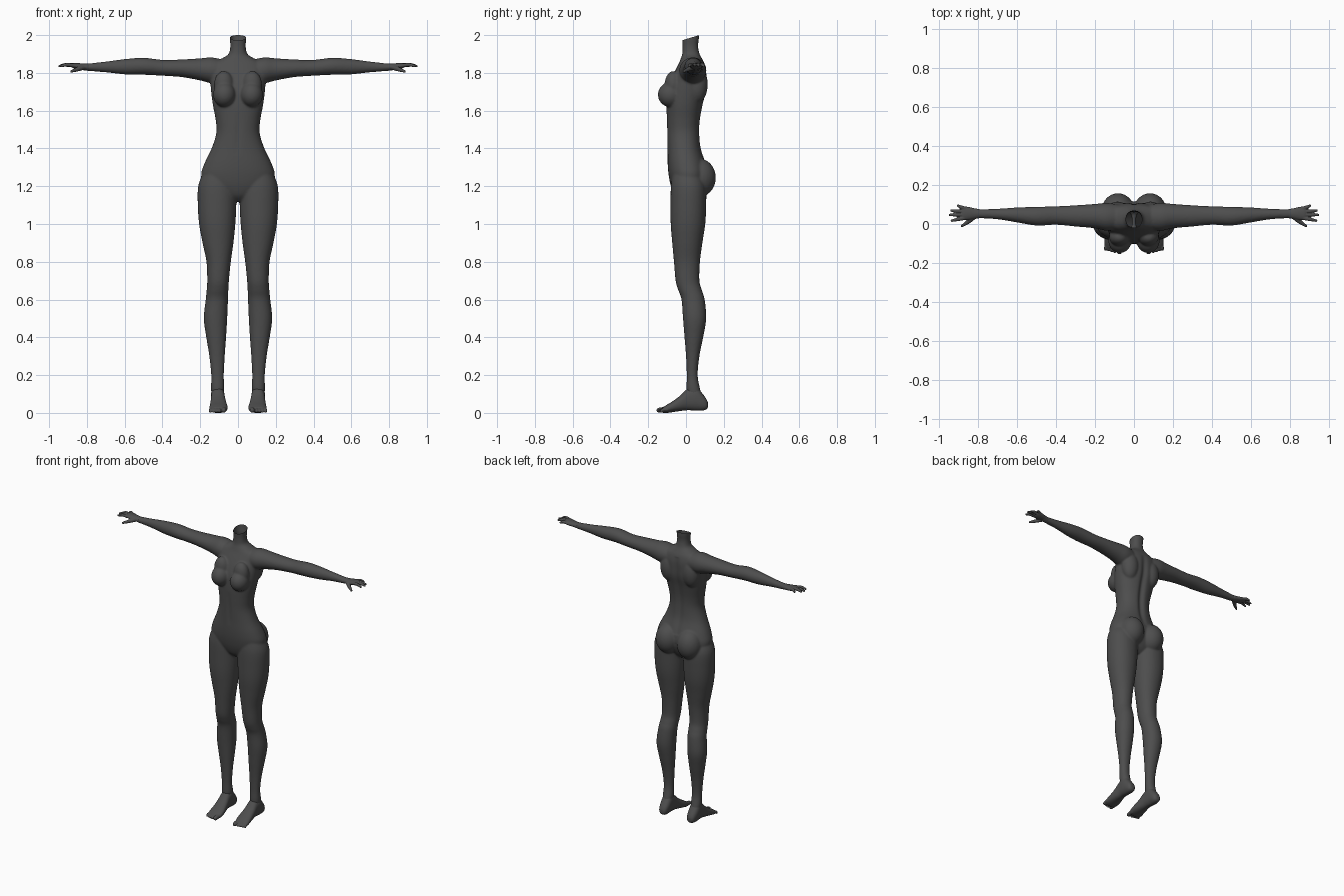
import bpy, bmesh, math
from mathutils import Vector, Matrix

if "Cube" in bpy.data.objects:
    bpy.data.objects.remove(bpy.data.objects["Cube"])

skin = bpy.data.materials.new("charcoal")
skin.diffuse_color = (0.075, 0.075, 0.075, 1)
skin.use_nodes = True
skin.node_tree.nodes["Principled BSDF"].inputs["Base Color"].default_value = skin.diffuse_color


def spline(rows, steps=5):
    """Catmull-Rom interpolation of section rows."""
    out = []
    for i in range(len(rows) - 1):
        p = [Vector(rows[min(max(j, 0), len(rows) - 1)]) for j in range(i - 1, i + 3)]
        for k in range(steps):
            t = k / steps
            out.append(0.5 * (2 * p[1] + (p[2] - p[0]) * t + (2 * p[0] - 5 * p[1] + 4 * p[2] - p[3]) * t * t
                              + (3 * p[1] - p[0] - 3 * p[2] + p[3]) * t ** 3))
    return out + [Vector(rows[-1])]


def loft(bm, rows, axis, side=1, power=2.0, n=32):
    """Rows hold (station, a_min, a_max, b_min, b_max); axis is the lofting direction."""
    rings = []
    for s, a0, a1, b0, b1 in spline(rows):
        ring = []
        for k in range(n):
            t = 2 * math.pi * k / n
            c, d = math.cos(t), math.sin(t)
            a = (a0 + a1) / 2 + (a1 - a0) / 2 * math.copysign(abs(c) ** (2 / power), c)
            b = (b0 + b1) / 2 + (b1 - b0) / 2 * math.copysign(abs(d) ** (2 / power), d)
            x, y, z = {"x": (s, a, b), "y": (a, s, b), "z": (a, b, s)}[axis]
            ring.append(bm.verts.new((x * side, y, z)))
        rings.append(ring)
    for r, q in zip(rings, rings[1:]):
        for k in range(n):
            bm.faces.new((r[k], r[(k + 1) % n], q[(k + 1) % n], q[k]))
    bm.faces.new(rings[0])
    bm.faces.new(rings[-1])


def ball(bm, centre, radii, side=1):
    m = Matrix.Translation((centre[0] * side, centre[1], centre[2])) @ Matrix.Diagonal((*radii, 1))
    bmesh.ops.create_uvsphere(bm, u_segments=28, v_segments=18, radius=1, matrix=m)


def digit(bm, points, radii, side):
    """Chain of overlapping balls along a finger or toe."""
    rows = spline([(*p, r) for p, r in zip(points, radii)], 7)
    for x, y, z, r in rows:
        m = Matrix.Translation((x * side, y, z))
        bmesh.ops.create_uvsphere(bm, u_segments=12, v_segments=8, radius=r, matrix=m)


def fuse(name, bm, voxel, iterations, finish=None):
    """Blend the overlapping volumes into one smooth skin."""
    bmesh.ops.recalc_face_normals(bm, faces=bm.faces)
    me = bpy.data.meshes.new(name)
    bm.to_mesh(me)
    bm.free()
    ob = bpy.data.objects.new(name, me)
    bpy.context.collection.objects.link(ob)
    r = ob.modifiers.new("blend", "REMESH")
    r.mode, r.voxel_size = "VOXEL", voxel
    s = ob.modifiers.new("soften", "SMOOTH")
    s.factor, s.iterations = 0.5, iterations
    new = bpy.data.meshes.new_from_object(ob.evaluated_get(bpy.context.evaluated_depsgraph_get()))
    ob.modifiers.clear()
    ob.data = new
    if finish:
        b = bmesh.new()
        b.from_mesh(new)
        finish(b)
        b.to_mesh(new)
        b.free()
    new.materials.clear()
    new.materials.append(skin)
    for p in new.polygons:
        p.use_smooth = True
        p.material_index = 0


# Torso and neck: height, half width, front, back
torso = [(1.12, .05, -.03, .05), (1.15, .10, -.06, .08), (1.20, .175, -.08, .105), (1.26, .195, -.092, .115),
         (1.32, .178, -.097, .105), (1.40, .140, -.098, .08), (1.48, .115, -.10, .073), (1.55, .118, -.102, .076),
         (1.63, .133, -.103, .09), (1.70, .142, -.098, .107), (1.76, .147, -.08, .11), (1.81, .150, -.058, .108),
         (1.85, .135, -.038, .098), (1.875, .088, -.028, .085), (1.90, .050, -.02, .072),
         (1.94, .041, -.018, .064), (1.98, .043, -.02, .068), (2.04, .045, -.022, .072)]
# Leg: height, inner, outer, front, back
leg = [(1.27, .03, .185, -.07, .08), (1.2, .008, .211, -.08, .105), (1.1, .009, .213, -.082, .107),
       (1.0, .014, .206, -.081, .102), (.9, .024, .188, -.073, .087), (.8, .038, .167, -.064, .074),
       (.7, .048, .163, -.055, .071), (.65, .051, .166, -.041, .084), (.6, .053, .171, -.024, .099),
       (.5, .057, .181, -.016, .107), (.4, .063, .168, -.008, .091), (.3, .07, .152, 0, .071),
       (.2, .075, .142, .004, .062), (.13, .073, .143, .003, .074), (.07, .08, .138, .01, .09)]
# Arm: distance, front, back, bottom, top
arm = [(.08, -.03, .10, 1.75, 1.87), (.14, -.035, .108, 1.745, 1.882), (.2, -.022, .103, 1.76, 1.877),
       (.3, -.013, .096, 1.778, 1.871), (.4, -.004, .091, 1.785, 1.869), (.5, -.008, .088, 1.79, 1.88),
       (.6, .008, .085, 1.792, 1.873), (.7, .024, .078, 1.803, 1.860), (.8, .03, .076, 1.811, 1.849),
       (.83, .03, .076, 1.815, 1.849)]

body = bmesh.new()
loft(body, [(z, -w, w, f, b) for z, w, f, b in torso], "z", power=2.25, n=48)
for s in (1, -1):
    loft(body, leg, "z", s, 2.1)
    loft(body, arm, "x", s)
    ball(body, (.072, -.083, 1.685), (.060, .066, .066), s)    # breast
    ball(body, (.075, -.068, 1.735), (.052, .045, .075), s)    # upper breast slope
    ball(body, (.082, .072, 1.245), (.083, .086, .10), s)      # buttock
    ball(body, (.085, .06, 1.74), (.06, .055, .10), s)         # shoulder blade


def shape_body(b):
    # Spine groove, then the open slanted neck
    for v in b.verts:
        x, y, z = v.co
        if y > .03 and 1.3 < z < 1.84:
            v.co.y -= .014 * math.exp(-(x / .02) ** 2) * math.sin(math.pi * (z - 1.3) / .54) ** .5
        if y < -.04 and 1.36 < z < 1.6:
            v.co.y += .004 * math.exp(-(x / .015) ** 2) * math.sin(math.pi * (z - 1.36) / .24)
    bmesh.ops.bisect_plane(b, geom=b.verts[:] + b.edges[:] + b.faces[:], plane_co=(0, .07, 2.0),
                           plane_no=(0, -.3, 1), clear_outer=True)


fuse("body", body, .006, 7, shape_body)

# Hands: palm, four fingers and thumb
palm = [(.79, .030, .076, 1.811, 1.849), (.82, .026, .081, 1.816, 1.850), (.85, .021, .088, 1.820, 1.852),
        (.875, .020, .090, 1.826, 1.852), (.885, .026, .085, 1.832, 1.848)]
fingers = [((.872, .030), (.94, .017)), ((.875, .047), (.95, .047)), ((.874, .063), (.942, .069)),
           ((.866, .079), (.908, .094))]
for s, label in ((1, "left"), (-1, "right")):
    hand = bmesh.new()
    loft(hand, palm, "x", s)
    for (x0, y0), (x1, y1) in fingers:
        digit(hand, [(x0, y0, 1.839), ((x0 + x1) / 2, (y0 + y1) / 2, 1.843), (x1 - .005, y1, 1.836)],
              (.0105, .0095, .0065), s)
    digit(hand, [(.82, .038, 1.829), (.85, .012, 1.819), (.882, -.010, 1.808)], (.014, .0115, .007), s)
    fuse(label + "_hand", hand, .0028, 3)

# Feet: station, inner, outer, bottom, top
foot = [(.116, .095, .12, .03, .055), (.107, .082, .132, .018, .075), (.085, .074, .140, .012, .105),
        (.05, .071, .144, .012, .145), (.01, .069, .143, .014, .130), (-.03, .063, .146, .010, .092),
        (-.07, .056, .150, .004, .062), (-.10, .056, .152, 0, .044), (-.122, .062, .147, 0, .03)]
for s, label in ((1, "left"), (-1, "right")):
    ft = bmesh.new()
    loft(ft, foot, "y", s, 2.3)
    for i in range(5):                                         # toes
        x, r = (.073, .014) if i == 0 else (.081 + i * .0158, .0105 - i * .0005)
        tip = -.143 + i * .0035 if i else -.143
        digit(ft, [(x, -.10, .017), (x + .001, -.122, .017), (x + .002, tip, r)], (r, r, r * .95), s)
    fuse(label + "_foot", ft, .0032, 4)
